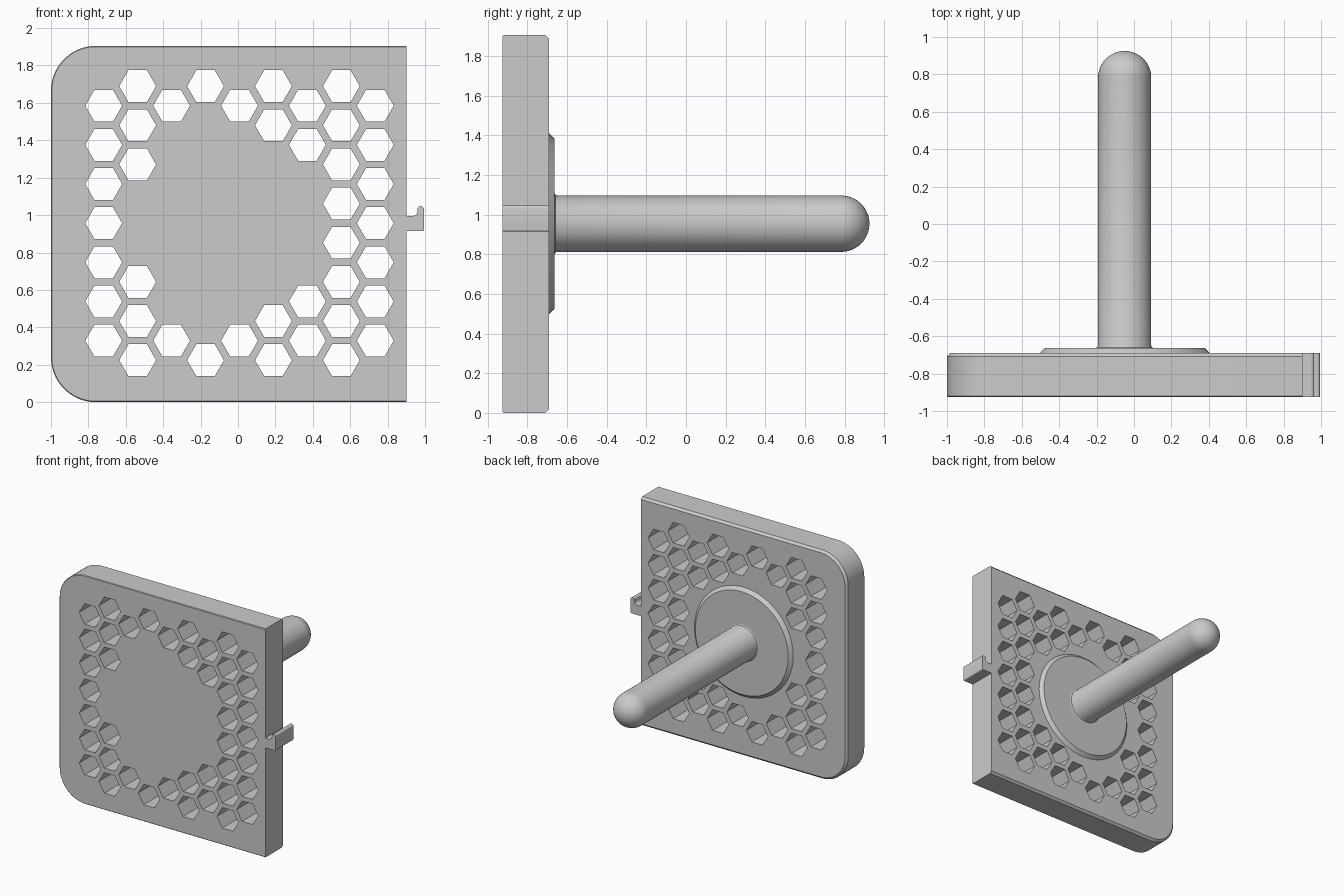
import bpy, bmesh, math

cube = bpy.data.objects.get("Cube")
if cube:
    bpy.data.objects.remove(cube, do_unlink=True)

grey = bpy.data.materials.new("light grey plastic")
grey.use_nodes = True
COLOUR = (0.6, 0.6, 0.6, 1)
grey.diffuse_color = COLOUR
grey.node_tree.nodes["Principled BSDF"].inputs["Base Color"].default_value = COLOUR

FRONT, BACK = -0.925, -0.69
CX, CZ = -0.05, 0.954          # axis of rod and disc


def finish(name, bm, smooth=True):
    """Turn a bmesh into a named, coloured object."""
    bmesh.ops.recalc_face_normals(bm, faces=bm.faces)
    mesh = bpy.data.meshes.new(name)
    bm.to_mesh(mesh)
    bm.free()
    mesh.materials.append(grey)
    obj = bpy.data.objects.new(name, mesh)
    bpy.context.collection.objects.link(obj)
    if smooth:
        shade(obj)
    return obj


def shade(obj):
    bpy.ops.object.select_all(action='DESELECT')
    obj.select_set(True)
    bpy.context.view_layer.objects.active = obj
    bpy.ops.object.shade_smooth_by_angle(angle=math.radians(30))


def loft(bm, layers):
    """Skin a stack of (y, outline) layers and cap both ends."""
    rings = [[bm.verts.new((x, y, z)) for x, z in outline] for y, outline in layers]
    for a, b in zip(rings, rings[1:]):
        for i in range(len(a)):
            j = (i + 1) % len(a)
            bm.faces.new((a[i], a[j], b[j], b[i]))
    bm.faces.new(rings[0])
    bm.faces.new(rings[-1])


def arc(cx, cz, r, start, end, steps):
    angles = [math.radians(start + (end - start) * i / steps) for i in range(steps + 1)]
    return [(cx + r * math.cos(a), cz + r * math.sin(a)) for a in angles]


def circle(cx, cz, r, sides):
    return arc(cx, cz, r, 0, 360, sides)[:-1]


# Plate: rounded on its -x side, straight on the +x side
def plate_outline(inset):
    radius, top = 0.24, 1.905
    x = -1 + radius
    return ([(0.9, inset), (0.9, top - inset)]
            + arc(x, top - radius, radius - inset, 90, 180, 16)
            + arc(x, radius, radius - inset, 180, 270, 16))


bm = bmesh.new()
loft(bm, [(FRONT, plate_outline(0.005)), (FRONT + 0.005, plate_outline(0)),
          (BACK - 0.018, plate_outline(0)), (BACK, plate_outline(0.018))])
plate = finish("plate", bm, smooth=False)

# Honeycomb of holes, left solid around the centre
bm = bmesh.new()
for col in range(9):
    rows = 7 + col % 2
    for row in range(rows):
        x = 0.008 + (col - 4) * 0.1815
        z = 0.957 + (row - (rows - 1) / 2) * 0.2093
        if math.hypot(x - CX, z - CZ) > 0.56:
            hexagon = circle(x, z, 0.0985, 6)
            loft(bm, [(FRONT - 0.1, hexagon), (BACK + 0.1, hexagon)])
cutter = finish("hole_cutter", bm, smooth=False)
cutter.hide_render = True
cut = plate.modifiers.new("holes", 'BOOLEAN')
cut.operation, cut.object, cut.solver = 'DIFFERENCE', cutter, 'EXACT'
bpy.context.view_layer.objects.active = plate
bpy.ops.object.modifier_apply(modifier=cut.name)
bpy.data.objects.remove(cutter, do_unlink=True)
shade(plate)


# Round parts along y, from (radius, y) profiles
def turned(name, profile, sides=64):
    bm = bmesh.new()
    loft(bm, [(y, circle(CX, CZ, r, sides)) for r, y in profile])
    return finish(name, bm)


DISC_TOP = BACK + 0.027
turned("mounting_disc", [(0.455, BACK - 0.01), (0.455, BACK), (0.428, DISC_TOP)])
R = 0.142
tip = arc(0, 0.925 - R, R, 0, 88, 16)
turned("rod", [(R + 0.013, DISC_TOP - 0.01), (R + 0.013, DISC_TOP),
               (R + 0.004, DISC_TOP + 0.004), (R, DISC_TOP + 0.013)] + tip)

# Latch hook on the +x edge
hook = ([(0.89, 0.914)] + arc(0.985, 0.924, 0.01, -90, 0, 4)
        + arc(0.977, 1.03, 0.018, 0, 180, 8)
        + arc(0.934, 1.02, 0.025, 0, -90, 6) + [(0.89, 0.995)])
bm = bmesh.new()
loft(bm, [(FRONT, hook), (BACK, hook)])
finish("latch_hook", bm)
